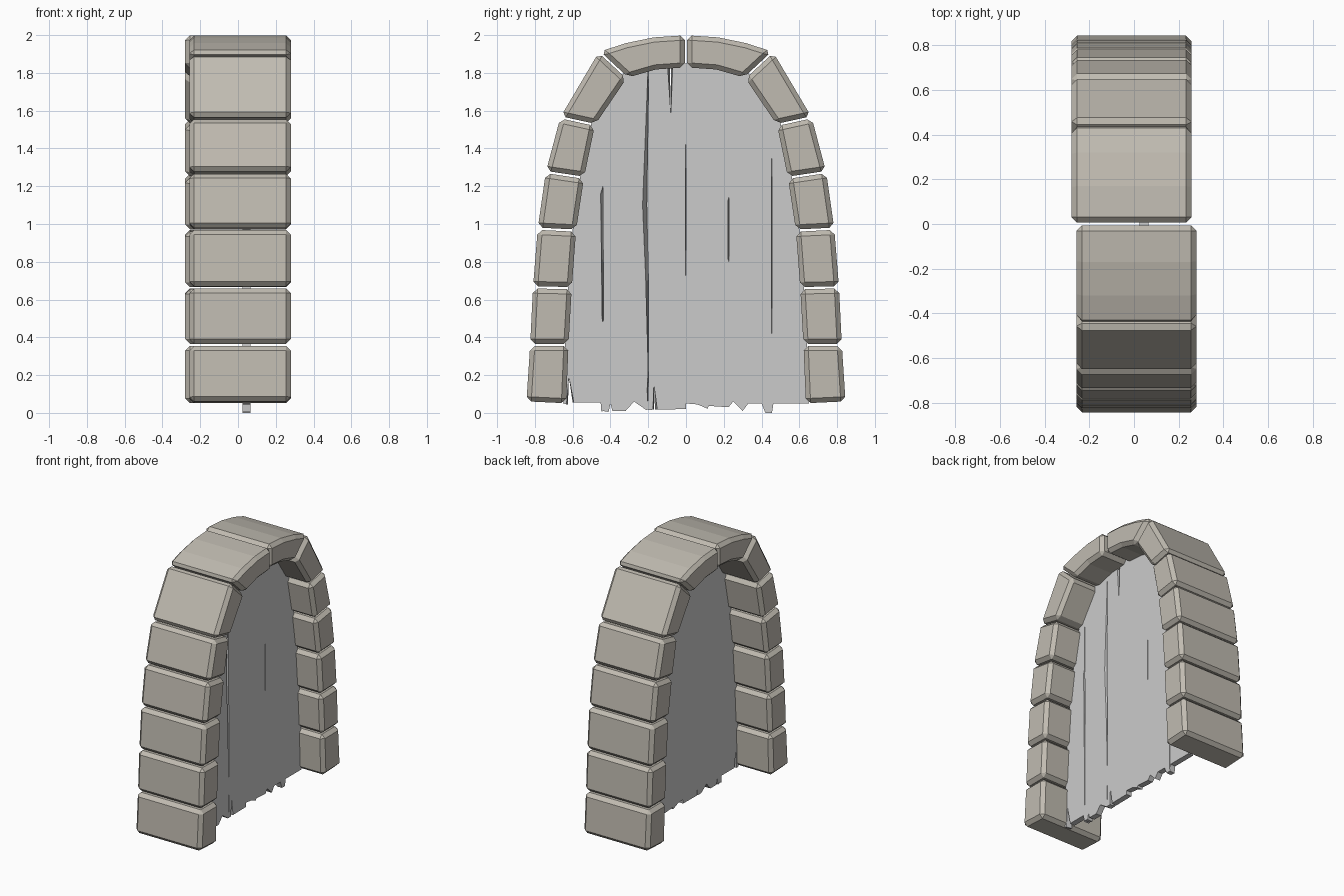
import bpy, bmesh
from mathutils import Vector

if "Cube" in bpy.data.objects:
    bpy.data.objects.remove(bpy.data.objects["Cube"])

stone_mat = bpy.data.materials.new("stone_grey")
stone_mat.diffuse_color = (0.53, 0.50, 0.44, 1)
stone_mat.use_nodes = True
stone_mat.node_tree.nodes["Principled BSDF"].inputs["Base Color"].default_value = stone_mat.diffuse_color


def loft(name, back, front, x0, x1, turn=1):
    """Solid between two matching (y, z) outlines; turn=-1 spins it half a turn about z."""
    bm = bmesh.new()
    rings = [[bm.verts.new((x * turn, y * turn, z)) for y, z in pts]
             for x, pts in ((x0, back), (x1, front))]
    n = len(back)
    bm.faces.new(rings[0][::-1])
    bm.faces.new(rings[1])
    for i in range(n):
        j = (i + 1) % n
        bm.faces.new((rings[0][i], rings[0][j], rings[1][j], rings[1][i]))
    bmesh.ops.recalc_face_normals(bm, faces=bm.faces[:])
    me = bpy.data.meshes.new(name)
    bm.to_mesh(me)
    bm.free()
    ob = bpy.data.objects.new(name, me)
    bpy.context.collection.objects.link(ob)
    return ob


# Arch joints: outer and inner points of each joint line, bottom to crown
outer = [(.845, .055), (.825, .36), (.81, .665), (.785, .975), (.742, 1.275),
         (.665, 1.565), (.46, 1.912), (0, 2.0)]
inner = [(.635, .045), (.622, .36), (.605, .66), (.582, .965), (.54, 1.245),
         (.482, 1.525), (.312, 1.775), (0, 1.83)]
gap = 0.006


def pull(a, b):
    """Shrink segment a-b a little at both ends to open the joints."""
    a, b = Vector(a), Vector(b)
    d = (b - a).normalized() * gap
    return tuple(a + d), tuple(b - d)


# Arch stones, second half turned about z
for turn, side in ((1, "back"), (-1, "front")):
    for i in range(7):
        o0, o1 = pull(outer[i], outer[i + 1])
        i0, i1 = pull(inner[i], inner[i + 1])
        if i < 6:
            pts = [i0, o0, o1, i1]
        else:  # curved crown stone
            pts = [i0, o0, (.32, 1.957), (.17, 1.988), o1, i1, (.16, 1.818)]
        name = "crown_stone" if i == 6 else f"arch_stone_{i + 1}"
        ob = loft(f"{name}_{side}", pts, pts, -.28, .258, turn)
        ob.data.materials.append(stone_mat)
        b = ob.modifiers.new("chamfer", "BEVEL")
        b.width, b.segments = 0.025, 1
        b.limit_method, b.angle_limit = "ANGLE", 0.6

# Door top edge, tucked into the arch
half = [(.65, .05), (.64, .36), (.625, .66), (.6, .97), (.56, 1.25),
        (.5, 1.54), (.33, 1.8), (.17, 1.84), (0, 1.85)]
edge = half + [(-y, z) for y, z in half[-2::-1]]


def top(y):
    for (y0, z0), (y1, z1) in zip(edge, edge[1:]):
        if y1 <= y <= y0:
            return z0 + (z1 - z0) * (y - y0) / (y1 - y0)


# Plank seams: y -> cracks as (z, opening to the left, opening to the right)
seams = {
    -.44: [(.48, 0, .001), (.5, -.004, .004), (.85, -.008, .002), (1.16, -.012, 0), (1.2, 0, .001)],
    -.2: [(.12, -.006, 0), (.23, 0, .001), (.7, -.013, .001), (1.1, -.03, -.008), (1.75, -.004, .002)],
    0: [(.5, -.001, .001), (1.2, -.002, .001)],
    .225: [(.78, 0, .001), (.85, -.003, .002), (1.12, -.002, .002), (1.15, 0, .001)],
    .455: [(.4, -.001, .001), (1.1, -.002, .001)],
}
# Worn lower edge of every plank, and narrow splits as (y, z, front shift)
bottoms = [
    [(-.625, .045, -.008), (-.62, .19, 0), (-.6, .055, .006), (-.452, .055, 0), (-.448, .005, 0)],
    [(-.41, .005, 0), (-.4, .05, 0), (-.39, .01, 0), (-.32, .01, 0), (-.275, .06, 0), (-.21, .015, 0)],
    [(-.17, .018, -.005), (-.17, .15, 0), (-.164, .018, .012)],
    [(.06, .045, 0), (.115, .022, 0), (.12, .037, 0)],
    [(.25, .06, 0), (.3, .01, 0), (.33, .05, 0), (.4, .05, 0), (.42, 0, 0)],
    [(.463, .05, 0)],
]
corner = [((-.65, .05), (-.44, .01)), ((-.44, .01), (-.2, .02)), ((-.2, .015), (0, .02)),
          ((0, .05), (.225, .03)), ((.225, .03), (.455, 0)), ((.455, 0), (.65, .05))]

# Door planks: front outlines open into cracks, back outlines stay tight
for k, (lo, hi) in enumerate(corner):
    a, b = lo[0], hi[0]
    pts = [(*lo, 0)] + bottoms[k] + [(*hi, 0)]
    if b in seams:
        pts += [(b, z, l) for z, l, r in seams[b]]
        pts.append((b, top(b), 0))
    pts += [(y, z, 0) for y, z in edge if a < y < b and y > -.075]
    if k == 2:  # split running down from the top
        pts += [(-.078, 1.85, .008), (-.08, 1.58, 0), (-.086, 1.85, -.012)]
    pts += [(y, z, 0) for y, z in edge if a < y < b and y <= -.075]
    if a in seams:
        pts.append((a, top(a), 0))
        pts += [(a, z, r) for z, l, r in reversed(seams[a])]
    back = [(y, z) for y, z, s in pts]
    front = [(y + s, z) for y, z, s in pts]
    loft(f"door_plank_{k + 1}", back, front, .024, .066)
